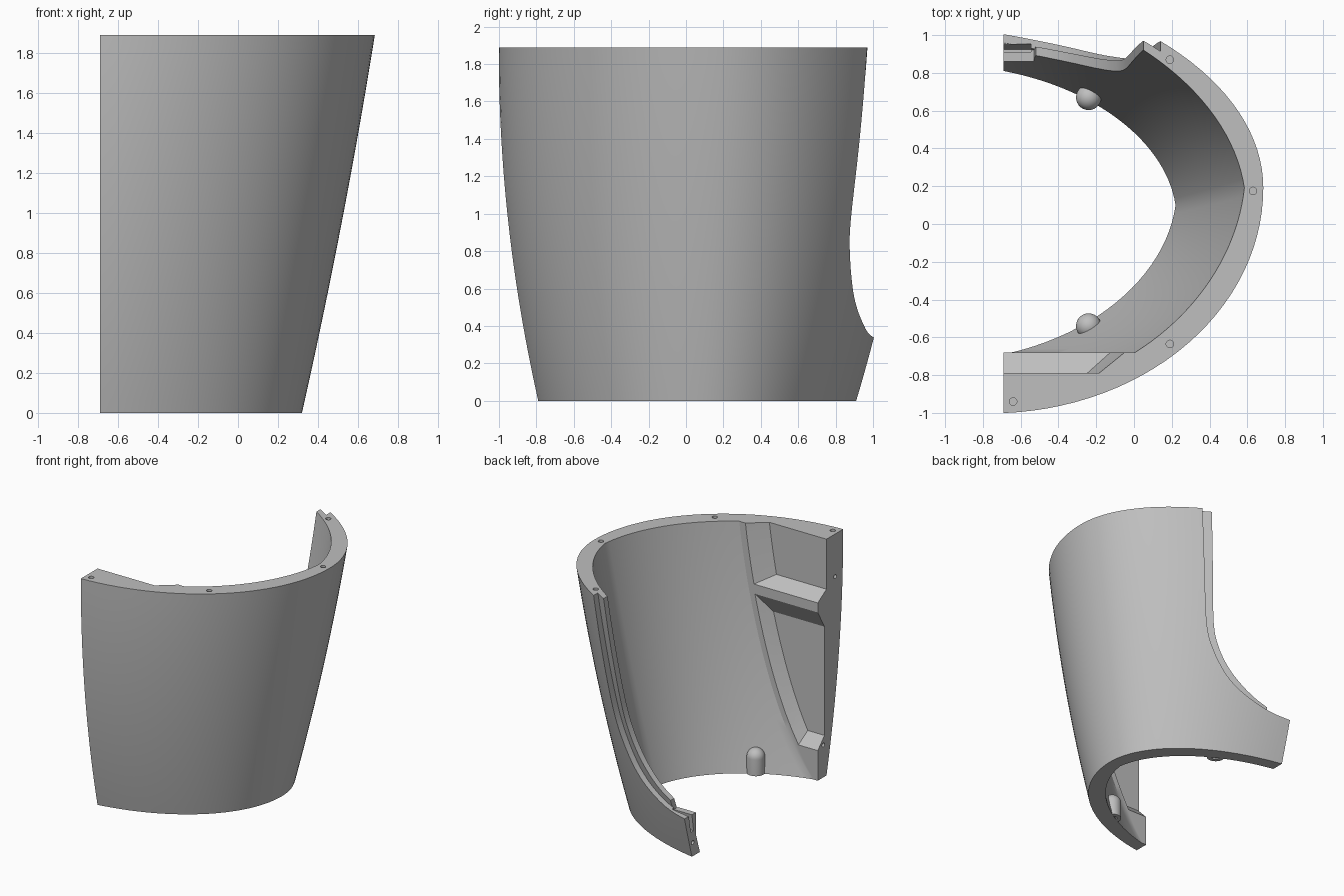
import bpy, bmesh, math
from mathutils import Vector

if "Cube" in bpy.data.objects:
    bpy.data.objects.remove(bpy.data.objects["Cube"])

EDGE, HEIGHT, FLAT = -0.69, 1.89, -0.68   # open side x, total height, flat inner pad y
STEPS, LEVELS, PAD = 56, 28, 6
HALF, RIGHT = STEPS // 2, math.pi / 2

grey = bpy.data.materials.new("plain_grey")
grey.use_nodes = True
colour = (0.52, 0.52, 0.52, 1)
grey.diffuse_color = colour
grey.node_tree.nodes["Principled BSDF"].inputs["Base Color"].default_value = colour


def make(name, bm):
    bmesh.ops.recalc_face_normals(bm, faces=bm.faces)
    mesh = bpy.data.meshes.new(name)
    bm.to_mesh(mesh)
    bm.free()
    mesh.materials.append(grey)
    obj = bpy.data.objects.new(name, mesh)
    bpy.context.collection.objects.link(obj)
    return obj


def loft(name, rings):
    """Solid through closed rings of equal length."""
    bm = bmesh.new()
    rows = [[bm.verts.new(p) for p in ring] for ring in rings]
    n = len(rows[0])
    for a, b in zip(rows, rows[1:]):
        for i in range(n):
            bm.faces.new((a[i], a[(i + 1) % n], b[(i + 1) % n], b[i]))
    bm.faces.new(rows[0])
    bm.faces.new(rows[-1])
    return make(name, bm)


def block(name, x0, x1, *layers):
    """Box whose y range may change between heights: layers are (z, y0, y1)."""
    return loft(name, [[(x0, y0, z), (x1, y0, z), (x1, y1, z), (x0, y1, z)]
                       for z, y0, y1 in layers])


def rod(name, start, end, r, n=20):
    start, end = Vector(start), Vector(end)
    turn = (end - start).to_track_quat('Z', 'Y')
    circle = [turn @ Vector((r * math.cos(k * math.tau / n), r * math.sin(k * math.tau / n), 0))
              for k in range(n)]
    return loft(name, [[p + c for c in circle] for p in (start, end)])


def cut(target, *cutters):
    bpy.context.view_layer.objects.active = target
    for c in cutters:
        mod = target.modifiers.new("cut", 'BOOLEAN')
        mod.operation, mod.solver, mod.object = 'DIFFERENCE', 'EXACT', c
        bpy.ops.object.modifier_apply(modifier=mod.name)


# Shell cross-section: depth 0 is the outer skin, 1 the inner skin.
# Each half is an elliptical arc from angle start (open side) to a right angle.
def arc(z, depth, back):
    centre = 0.10 + 0.048 * z
    if back:
        reach = 0.91 + 0.30 * z - 0.06 * z * z - centre - (0.1 - 0.025 * z) * depth
        return centre, reach, 0.3
    reach = -(centre + 0.79 + 0.225 * z - 0.06 * z * z - 0.1 * depth)
    return centre, reach, (0.2 + 0.1 * depth) * (1 - 0.4 * z)


def point(z, depth, back, t):
    centre, reach, start = arc(z, depth, back)
    wide = 0.32 + 0.225 * z - 0.017 * z * z - EDGE - 0.1 * depth
    k = 1 - 0.06 * depth
    s0 = math.sin(k * start)
    x = EDGE + wide * (math.sin(k * t) - s0) / (math.sin(k * RIGHT) - s0)
    return Vector((x, centre + reach * math.cos(t) / math.cos(start), z))


def half_skin(z, depth, back, n, first=None):
    """n + 1 points from the open side to the middle of the shell."""
    t0 = arc(z, depth, back)[2] if first is None else first
    return [point(z, depth, back, t0 + (RIGHT - t0) * i / n) for i in range(n + 1)]


def pad_angle(z):
    centre, reach, start = arc(z, 1, False)
    return math.acos(min(1, (centre - FLAT) / -reach) * math.cos(start))


def pad_x(z):
    return point(z, 1, False, pad_angle(z)).x


def skin(z, depth):
    rear = half_skin(z, depth, True, HALF)[::-1]
    if depth < 1:
        return half_skin(z, depth, False, HALF)[:-1] + rear
    # The inner skin starts with a flat pad, then follows the curve
    x1 = pad_x(z)
    pad = [Vector((EDGE + (x1 - EDGE) * i / PAD, FLAT, z)) for i in range(PAD)]
    return pad + half_skin(z, 1, False, HALF - PAD, pad_angle(z))[:-1] + rear


def layer(name, d0, d1):
    bm = bmesh.new()
    grid = []
    for j in range(LEVELS + 1):
        z = HEIGHT * j / LEVELS
        grid.append([[bm.verts.new(p) for p in skin(z, d)] for d in (d0, d1)])
    for low, high in zip(grid, grid[1:]):
        for s in (0, 1):
            for i in range(STEPS):
                bm.faces.new((low[s][i], low[s][i + 1], high[s][i + 1], high[s][i]))
        for i in (0, STEPS):
            bm.faces.new((low[0][i], low[1][i], high[1][i], high[0][i]))
    for row in (grid[0], grid[-1]):
        for i in range(STEPS):
            bm.faces.new((row[0][i], row[0][i + 1], row[1][i + 1], row[1][i]))
    return make(name, bm)


outer = layer("outer_shell", 0, 0.5)
inner = layer("inner_shell", 0.5, 1)


# Swept opening at the back: the inner layer keeps a lip past the outer one
def smooth(points, n=5):
    p = [Vector(q) for q in points]
    p = [2 * p[0] - p[1]] + p + [2 * p[-1] - p[-2]]
    out = []
    for a, b, c, d in zip(p, p[1:], p[2:], p[3:]):
        for i in range(n):
            t = i / n
            out.append(0.5 * (2 * b + (c - a) * t + (2 * a - 5 * b + 4 * c - d) * t * t
                              + (3 * b - a - 3 * c + d) * t ** 3))
    return out + [p[-2]]


def opening(name, path, tail):
    outline = [(q[0], q[1]) for q in smooth(path)] + tail
    return loft(name, [[(x, y, z) for x, z in outline] for y in (0.3, 1.6)])


tail = [(-1, 0.335), (-1, 2.1)]
outer_cut = opening("outer_cutter", [(0.165, 2.1), (0.14, 1.89), (0.085, 1.4), (0.03, 1.0), (-0.03, 0.8),
                    (-0.14, 0.61), (-0.26, 0.49), (-0.42, 0.4), (-0.56, 0.355), (-0.72, 0.335)], tail)
lip_cut = opening("lip_cutter", [(0.07, 2.1), (0.05, 1.89), (0.0, 1.4), (-0.05, 1.0), (-0.11, 0.81),
                  (-0.2, 0.66), (-0.31, 0.545), (-0.42, 0.465), (-0.52, 0.415)], [(-0.53, 0.335)] + tail)
cut(outer, outer_cut)
cut(inner, lip_cut)


# Two tapered pockets in the flat front pad, with a shelf left between them
def pocket(name, near, far):
    rings = []
    for y, z0, z1, gap in (near, far):
        heights = [z0 + (z1 - z0) * i / 10 for i in range(11)]
        side = [(max(pad_x(min(z, HEIGHT)) - gap, -0.66), z) for z in heights]
        outline = [(-0.9, z0)] + side + [(-0.9, z1)]
        rings.append([(x, y, z) for x, z in outline])
    return loft(name, rings)


pockets = [pocket("upper_pocket", (-0.66, 1.41, 2.0, 0.03), (-0.79, 1.49, 2.0, 0.19)),
           pocket("lower_pocket", (-0.66, 0.22, 1.38, 0.03), (-0.765, 0.33, 1.2, 0.12))]

# Screw holes in the rim and along the open edge, and a slot in the back corner
holes = [rod("rim_hole", (x, y, 1.8), (x, y, 2.0), 0.02)
         for x, y in ((-0.64, -0.94), (0.19, -0.635), (0.63, 0.175), (0.19, 0.87))]
holes += [rod("edge_hole", (-0.8, y, z), (-0.62, y, z), 0.016)
          for y, z in ((-0.9, 1.55), (-0.75, 0.26), (0.9, 0.11))]
slot = block("slot_cutter", -0.8, -0.545, (0.2, 0.89, 0.925), (0.5, 0.935, 0.98))

corner = block("corner_pad", EDGE, -0.53, (0.14, 0.86, 0.9), (0.335, 0.86, 0.94))
for part in (outer, inner):
    cut(part, *pockets, *holes, slot)
cut(corner, slot)


# Domed locating pins at the lower edge, hollow underneath
def pin(name, x, y, r=0.067, z=0.13):
    bm = bmesh.new()
    profile = [(0, 0.06), (0.035, 0.06), (0.035, 0), (r, 0)]
    profile += [(r * math.cos(a), z + r * math.sin(a)) for a in (RIGHT * i / 8 for i in range(9))]
    verts = [bm.verts.new((x + q, y, h)) for q, h in profile]
    edges = [bm.edges.new(e) for e in zip(verts, verts[1:])]
    bmesh.ops.spin(bm, geom=verts + edges, cent=(x, y, 0), axis=(0, 0, 1), angle=math.tau, steps=28)
    bmesh.ops.remove_doubles(bm, verts=bm.verts, dist=0.0005)
    return make(name, bm)


pins = [pin("front_pin", -0.24, -0.54), pin("back_pin", -0.24, 0.67)]

for helper in [outer_cut, lip_cut, slot] + pockets + holes:
    bpy.data.objects.remove(helper)

bpy.ops.object.select_all(action='DESELECT')
for part in [outer, inner, corner] + pins:
    part.select_set(True)
bpy.context.view_layer.objects.active = outer
bpy.ops.object.shade_smooth_by_angle(angle=math.radians(25))
